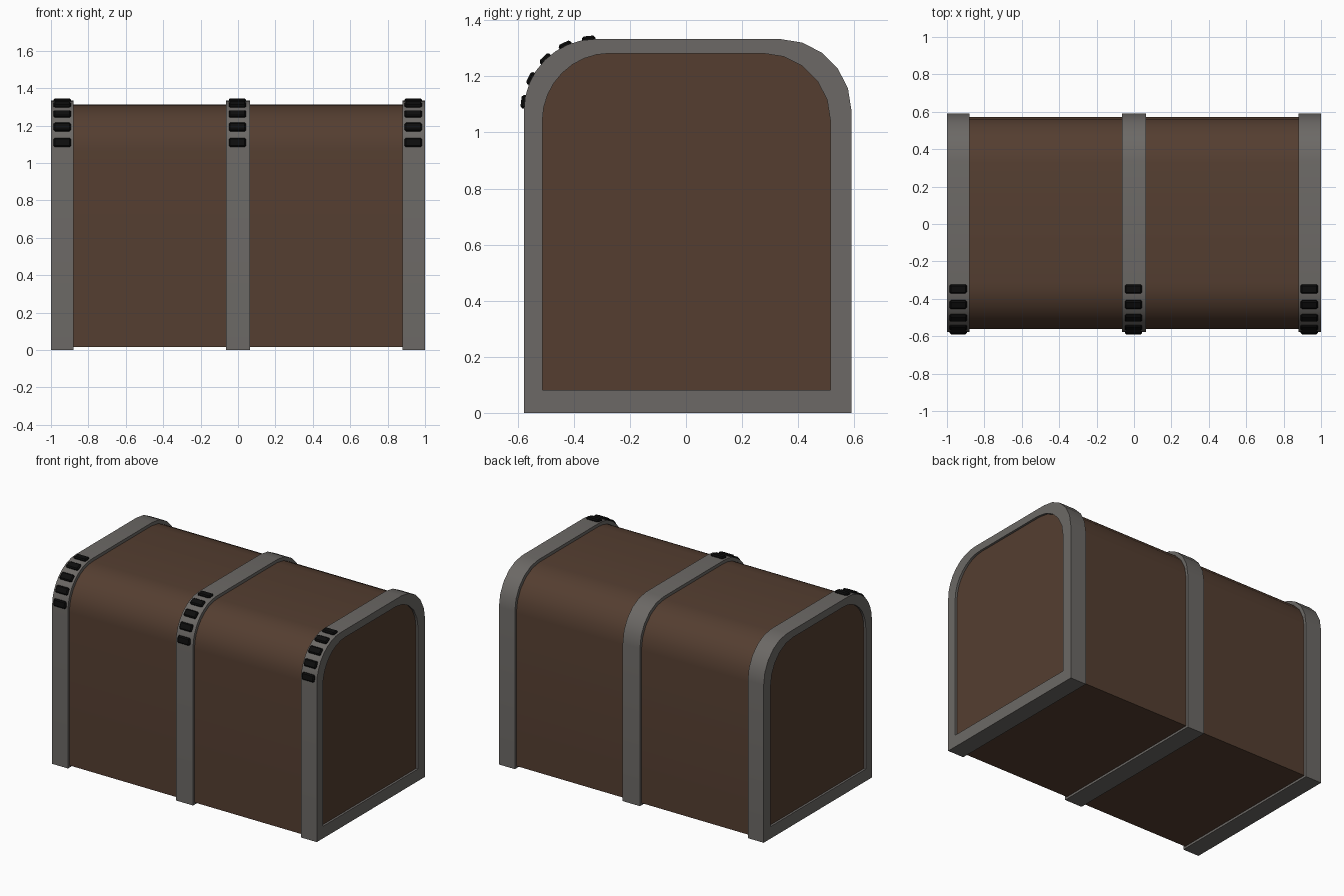
import bpy, bmesh, math
from mathutils import Matrix

if "Cube" in bpy.data.objects:
    bpy.data.objects.remove(bpy.data.objects["Cube"])


def material(name, rgb):
    m = bpy.data.materials.new(name)
    m.diffuse_color = (*rgb, 1)
    m.use_nodes = True
    m.node_tree.nodes["Principled BSDF"].inputs["Base Color"].default_value = m.diffuse_color
    return m


WOOD = material("brown wood", (0.089, 0.048, 0.030))
IRON = material("grey iron", (0.150, 0.141, 0.132))
BLACK = material("black studs", (0.004, 0.004, 0.004))


def profile(y0, y1, z0, z1, r, nf=8, nb=5):
    """Chest cross-section in y,z: square base, rounded top corners."""
    pts = [(y0, z0), (y1, z0)]
    for i in range(nb + 1):
        a = math.pi / 2 * i / nb
        pts.append((y1 - r + r * math.cos(a), z1 - r + r * math.sin(a)))
    for i in range(nf + 1):
        a = math.pi / 2 * (1 + i / nf)
        pts.append((y0 + r + r * math.cos(a), z1 - r + r * math.sin(a)))
    return pts


def finish(name, bm, mat, smooth=True):
    bmesh.ops.recalc_face_normals(bm, faces=bm.faces)
    me = bpy.data.meshes.new(name)
    bm.to_mesh(me)
    bm.free()
    me.materials.append(mat)
    ob = bpy.data.objects.new(name, me)
    bpy.context.collection.objects.link(ob)
    if smooth:
        me.polygons.foreach_set("use_smooth", [True] * len(me.polygons))
        me.set_sharp_from_angle(angle=math.radians(30))
    return ob


def loop(bm, x, pts):
    return [bm.verts.new((x, y, z)) for y, z in pts]


def bridge(bm, a, b):
    n = len(a)
    for i in range(n):
        j = (i + 1) % n
        bm.faces.new((a[i], a[j], b[j], b[i]))


# wooden body
bm = bmesh.new()
pts = profile(-0.562, 0.573, 0.015, 1.312, 0.25)
a, b = loop(bm, -0.985, pts), loop(bm, 0.985, pts)
bridge(bm, a, b)
bm.faces.new(a)
bm.faces.new(b)
finish("chest_body", bm, WOOD)

# iron bands, as closed rings around the body
outer = profile(-0.578, 0.59, 0.0, 1.333, 0.255)
inner = profile(-0.512, 0.515, 0.082, 1.282, 0.24)
bands = [("left_band", -1.0, -0.88), ("middle_band", -0.065, 0.065),
         ("right_band", 0.88, 1.0)]
for name, x0, x1 in bands:
    bm = bmesh.new()
    loops = [loop(bm, x0, outer), loop(bm, x1, outer),
             loop(bm, x1, inner), loop(bm, x0, inner)]
    for i in range(4):
        bridge(bm, loops[i], loops[(i + 1) % 4])
    finish(name, bm, IRON)

# rows of black studs over the front curve of each band
for name, x in (("left_studs", -0.94), ("middle_studs", -0.003), ("right_studs", 0.937)):
    bm = bmesh.new()
    for k in range(5):
        ang = math.radians(173 - 19.4 * k)
        m = (Matrix.Translation((x, -0.323 + 0.253 * math.cos(ang),
                                 1.078 + 0.253 * math.sin(ang)))
             @ Matrix.Rotation(ang - math.pi / 2, 4, 'X')
             @ Matrix.Diagonal((0.092, 0.048, 0.028, 1)))
        bmesh.ops.create_cube(bm, size=1, matrix=m)
    bmesh.ops.bevel(bm, geom=bm.edges[:], offset=0.007, segments=1,
                    affect='EDGES', profile=0.5)
    finish(name, bm, BLACK, smooth=False)
